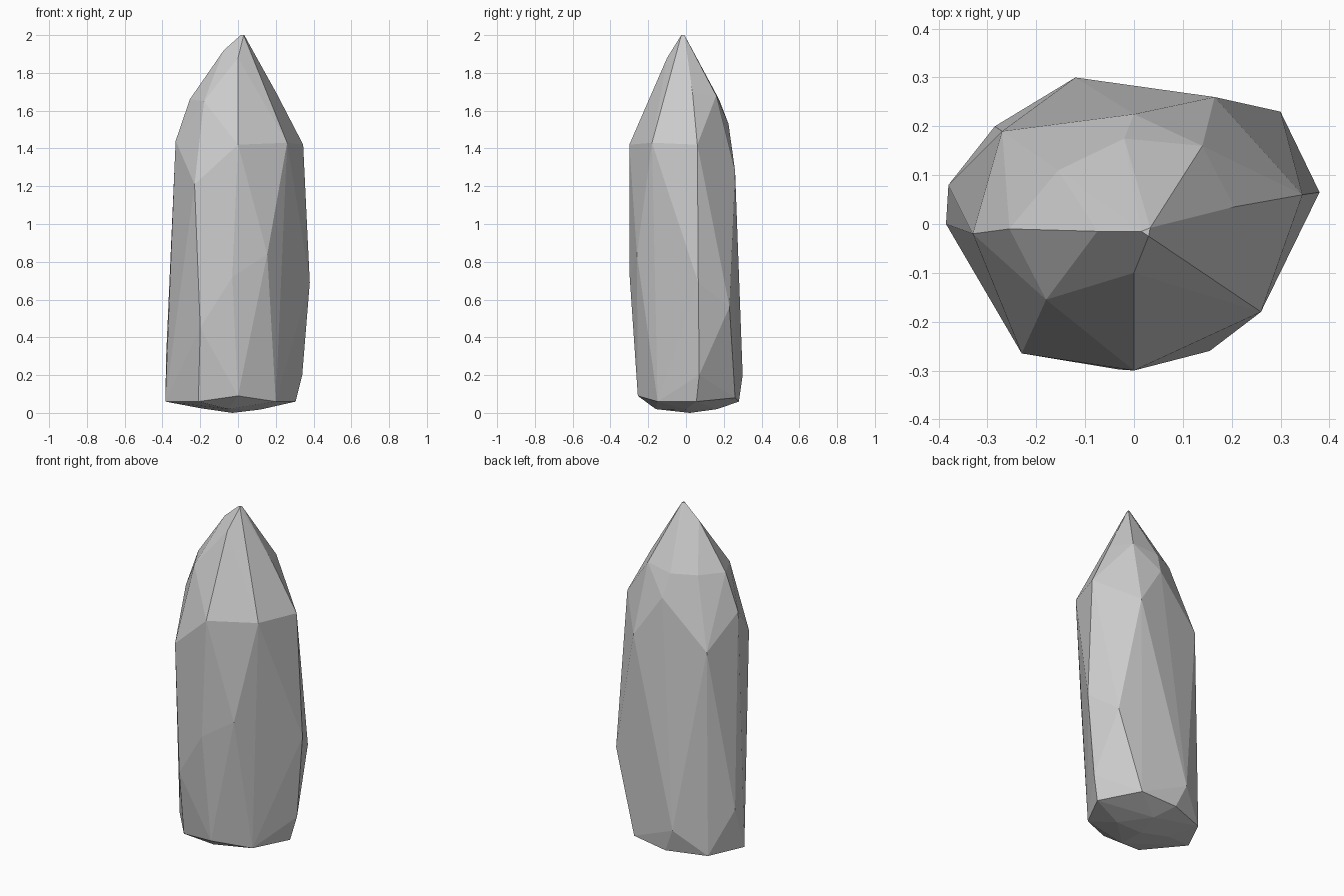
import bpy, bmesh
from math import radians

# Faceted crystal: corner points by level, wrapped in a convex skin
tip = [(0.015, -0.015, 2.0), (0.03, -0.025, 2.0), (0.033, -0.008, 2.0),
       (-0.075, -0.015, 1.92), (0.08, 0.01, 1.9), (0.0, -0.1, 1.88)]
cap = [(0.205, 0.035, 1.69), (0.14, 0.16, 1.68), (-0.02, 0.175, 1.66),
       (-0.155, 0.11, 1.66), (-0.255, -0.01, 1.66), (-0.18, -0.155, 1.65)]
shoulder = [(0.345, 0.06, 1.42), (0.26, -0.18, 1.43), (0.0, -0.3, 1.42),
            (-0.23, -0.265, 1.21), (-0.33, -0.02, 1.44), (-0.27, 0.19, 1.26),
            (0.0, 0.225, 1.53), (0.165, 0.26, 1.28)]
waist = [(0.38, 0.065, 0.69), (0.155, -0.26, 0.84), (-0.03, -0.298, 0.72),
         (-0.2, -0.268, 0.45), (-0.38, 0.08, 0.31), (0.3, 0.23, 0.56)]
foot = [(0.34, 0.07, 0.2), (-0.12, 0.3, 0.2), (0.305, 0.055, 0.06),
        (0.2, -0.15, 0.06), (0.0, -0.255, 0.09), (-0.21, -0.21, 0.06),
        (-0.385, 0.0, 0.06), (-0.285, 0.2, 0.055), (-0.06, 0.28, 0.06),
        (0.16, 0.26, 0.08)]
underside = [(-0.03, 0.02, 0.0), (0.12, 0.0, 0.018), (0.0, 0.165, 0.02),
             (-0.05, -0.16, 0.02), (-0.2, 0.05, 0.025)]

bm = bmesh.new()
for level in (tip, cap, shoulder, waist, foot, underside):
    for p in level:
        bm.verts.new(p)
bmesh.ops.convex_hull(bm, input=bm.verts[:])
loose = [v for v in bm.verts if not v.link_faces]
bmesh.ops.delete(bm, geom=loose, context='VERTS')

# Merge almost coplanar triangles into larger facets
bmesh.ops.dissolve_limit(bm, angle_limit=radians(2),
                         verts=bm.verts[:], edges=bm.edges[:])
bmesh.ops.recalc_face_normals(bm, faces=bm.faces[:])

mesh = bpy.data.meshes.new("crystal")
bm.to_mesh(mesh)
bm.free()
crystal = bpy.data.objects.new("crystal", mesh)
bpy.context.collection.objects.link(crystal)
